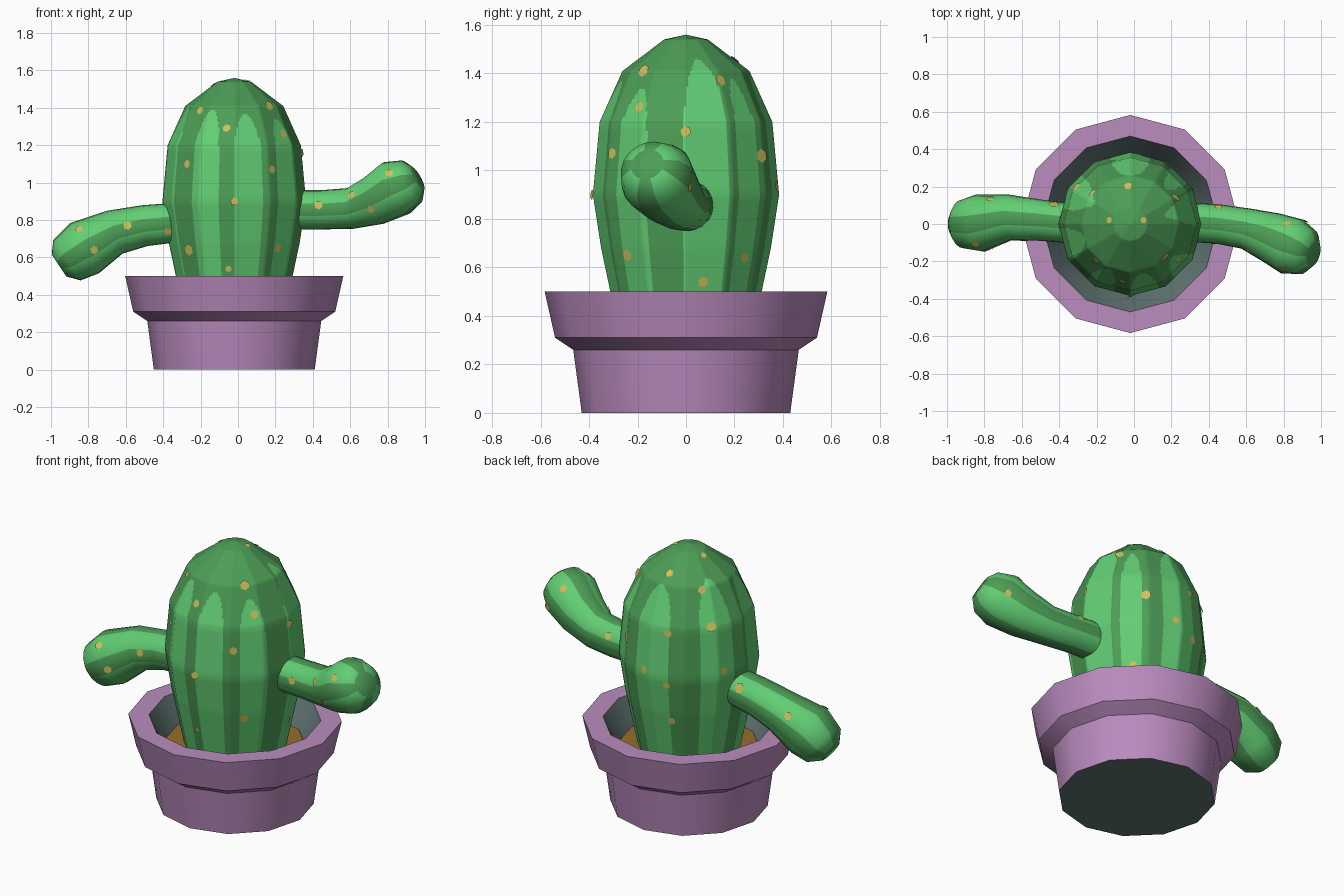
import bpy, bmesh, math
from mathutils import Vector
from mathutils.bvhtree import BVHTree

if "Cube" in bpy.data.objects:
    bpy.data.objects.remove(bpy.data.objects["Cube"])

CX = -0.02  # pot and trunk axis


def material(name, rgb):
    lin = [((c / 255 + 0.055) / 1.055) ** 2.4 for c in rgb]
    m = bpy.data.materials.new(name)
    m.diffuse_color = (*lin, 1)
    m.use_nodes = True
    m.node_tree.nodes["Principled BSDF"].inputs["Base Color"].default_value = m.diffuse_color
    return m


LIGHT = material("light green", (98, 206, 116))
DARK = material("dark green", (77, 157, 86))
PURPLE = material("purple", (186, 140, 190))
SLATE = material("slate", (96, 116, 114))
SOIL = material("soil brown", (150, 110, 42))
YELLOW = material("spine yellow", (208, 192, 92))


def finish(name, bm, mats, rule=None, angle=40, recalc=True):
    """Turn a bmesh into an object, colouring faces by a rule."""
    bmesh.ops.remove_doubles(bm, verts=bm.verts, dist=1e-5)
    if recalc:
        bmesh.ops.recalc_face_normals(bm, faces=bm.faces)
    bm.normal_update()
    for f in bm.faces:
        f.smooth = True
        if rule:
            f.material_index = rule(f)
    me = bpy.data.meshes.new(name)
    bm.to_mesh(me)
    for m in mats:
        me.materials.append(m)
    me.set_sharp_from_angle(angle=math.radians(angle))
    ob = bpy.data.objects.new(name, me)
    bpy.context.collection.objects.link(ob)
    tree = BVHTree.FromBMesh(bm)
    bm.free()
    return tree


def skin(bm, rings):
    """Bridge equal rings of points with faces; return face columns."""
    vr = [[bm.verts.new(p) for p in r] for r in rings]
    n = len(rings[0])
    cols = {}
    for a, b in zip(vr, vr[1:]):
        for i in range(n):
            j = (i + 1) % n
            f = bm.faces.new((a[i], a[j], b[j], b[i]))
            cols[f] = i
    return vr, cols


def lathe(profile, sub=1):
    """Twelve-sided revolve; sub splits each flat side into narrow strips."""
    bm = bmesh.new()
    rings = []
    n = 12 * sub
    for r, z in profile:
        ring = []
        for i in range(n):
            a = 2 * math.pi * i / n
            k = (i % sub) * 30 / sub - 15
            rr = r * math.cos(math.radians(15)) / math.cos(math.radians(k))
            ring.append((CX + rr * math.cos(a), rr * math.sin(a), z))
        rings.append(ring)
    skin(bm, rings)
    bmesh.ops.remove_doubles(bm, verts=bm.verts, dist=1e-5)
    return bm


# Pot: outer wall, collar, rim, dark inside and underside
pot = lathe([(0, 0), (0.43, 0), (0.465, 0.26), (0.54, 0.31), (0.583, 0.5),
             (0.47, 0.5), (0.382, 0.34), (0, 0.34)])


def pot_rule(f):
    c = f.calc_center_median()
    out = f.normal.x * (c.x - CX) + f.normal.y * c.y
    inside = out < -0.05 and 0.34 < c.z < 0.49
    return 1 if c.z < 0.01 or inside else 0


finish("pot", pot, [PURPLE, SLATE], pot_rule, 42)

# Soil
finish("soil", lathe([(0, 0.342), (0.382, 0.342), (0.384, 0.352), (0, 0.365)]), [SOIL])

# Trunk: domed barrel with round-topped light stripes
key = [(0.27, 0.3), (0.312, 0.5), (0.35, 0.68), (0.384, 0.9), (0.356, 1.2),
       (0.262, 1.41), (0.09, 1.54), (0, 1.56)]
profile = [(0, 0.3)]
for (r0, z0), (r1, z1) in zip(key, key[1:]):
    n = 20 if z0 > 1.1 else 8
    profile += [(r0 + (r1 - r0) * t / n, z0 + (z1 - z0) * t / n) for t in range(n)]
profile.append(key[-1])
# stripe: centre azimuth from the front, half width, top height
STRIPES = [(-26, 12, 1.39), (12, 12.5, 1.37), (51, 12, 1.34), (104, 15, 1.46), (135, 9, 1.38),
           (180, 17, 1.41), (241, 16, 1.44), (288, 14, 1.41)]


def trunk_rule(f):
    c = f.calc_center_median()
    az = math.degrees(math.atan2(c.x - CX, -c.y))
    for mid, half, top in STRIPES:
        d = abs((az - mid + 180) % 360 - 180) / half
        if d < 1 and c.z < top - 0.22 + 0.22 * math.sqrt(1 - d * d):
            return 0
    return 1


trunk = finish("cactus_trunk", lathe(profile, 16), [LIGHT, DARK], trunk_rule)


# Arms: tapered tubes swept along a path of (x, y, z, radius)
def arm(name, path):
    pts = [Vector(p[:3]) for p in path]
    n = 20
    rings = []
    for i, p in enumerate(pts):
        t = (pts[min(i + 1, len(pts) - 1)] - pts[max(i - 1, 0)]).normalized()
        side = t.cross(Vector((0, 0, 1))).normalized()
        up = side.cross(t)
        rings.append([p + path[i][3] * (side * math.cos(a) + up * math.sin(a))
                      for a in (2 * math.pi * k / n for k in range(n))])
    bm = bmesh.new()
    vr, cols = skin(bm, rings)
    caps = [bm.faces.new(vr[0]), bm.faces.new(vr[-1])]
    return finish(name, bm, [LIGHT, DARK],
                  lambda f: 1 if f in caps or (cols[f] + 1) % 5 < 2 else 0, 60)


right_arm = arm("right_arm", [
    (0.28, 0.01, 0.855, 0.105), (0.45, 0, 0.855, 0.105), (0.60, -0.025, 0.862, 0.11),
    (0.73, -0.07, 0.905, 0.135), (0.845, -0.12, 0.97, 0.155),
    (0.925, -0.15, 1.005, 0.125), (0.96, -0.16, 1.025, 0.07)])
left_arm = arm("left_arm", [
    (-0.30, 0, 0.79, 0.105), (-0.50, 0.02, 0.77, 0.11), (-0.66, 0.035, 0.735, 0.122),
    (-0.82, 0.005, 0.65, 0.155), (-0.915, 0, 0.585, 0.13), (-0.957, 0, 0.557, 0.07)])

# Spine spots: small hexagonal plates projected onto the surfaces
spots = bmesh.new()
placed = []


def spot(origin, direction, size=0.023):
    hits = [t.ray_cast(origin, direction) for t in (trunk, right_arm, left_arm)]
    hits = [h for h in hits if h[0] is not None]
    if not hits:
        return
    hit, nor = min(hits, key=lambda h: h[3])[:2]
    if any((hit - p).length < 0.1 for p in placed):
        return
    placed.append(hit)
    u = nor.orthogonal().normalized()
    v = nor.cross(u)
    spots.faces.new([spots.verts.new(hit + nor * 0.004 + size * (
        u * math.cos(k * math.pi / 3) + v * math.sin(k * math.pi / 3))) for k in range(6)])


def view_spots(turn, tilt, marks):
    """Spots given as (right, up) in a view turned round z and tilted down."""
    a, e = math.radians(turn), math.radians(tilt)
    right = Vector((math.cos(a), math.sin(a), 0))
    away = Vector((-math.sin(a) * math.cos(e), math.cos(a) * math.cos(e), -math.sin(e)))
    up = right.cross(away)
    for u, v, *size in marks:
        spot(right * u + up * v - away * 4, away, *size)


view_spots(0, 0, [
    (-0.2, 1.385), (0.165, 1.41, 0.028), (-0.06, 1.29), (0.24, 1.26), (-0.27, 1.1), (0.18, 1.07),
    (-0.02, 0.9), (-0.26, 0.64, 0.03), (0.21, 0.65, 0.026), (-0.05, 0.54, 0.018),
    (0.43, 0.88), (0.61, 0.935), (0.71, 0.86), (0.81, 1.05),
    (-0.85, 0.75), (-0.77, 0.64), (-0.59, 0.77), (-0.375, 0.74)])
view_spots(90, 0, [
    (-0.18, 1.4), (0.14, 1.37, 0.026), (0, 1.16), (0.31, 1.06, 0.03),
    (0.24, 0.64), (-0.235, 0.65), (0.07, 0.54)])
view_spots(0, 90, [(-0.03, 0.2), (0.05, 0.02, 0.018), (-0.13, 0.02, 0.018), (0.22, 0.14),
                   (-0.77, 0.13)])
view_spots(212, 28, [
    (-0.09, 1.23), (0.1, 1.34), (0.1, 1.11), (-0.3, 0.88, 0.028), (-0.08, 0.87),
    (0.155, 0.91, 0.028), (-0.21, 0.68), (0.22, 0.68), (-0.06, 0.41),
    (-0.69, 1.14), (-0.43, 0.88), (0.31, 0.59, 0.03), (0.56, 0.44, 0.034)])
view_spots(147, -29, [
    (-0.08, 1.31), (-0.25, 1.12), (0.08, 1.09, 0.032), (0.29, 0.87), (-0.01, 0.71),
    (-0.665, 1.17), (-0.755, 1.06), (0.66, 0.15)])
finish("spine_spots", spots, [YELLOW], recalc=False)
